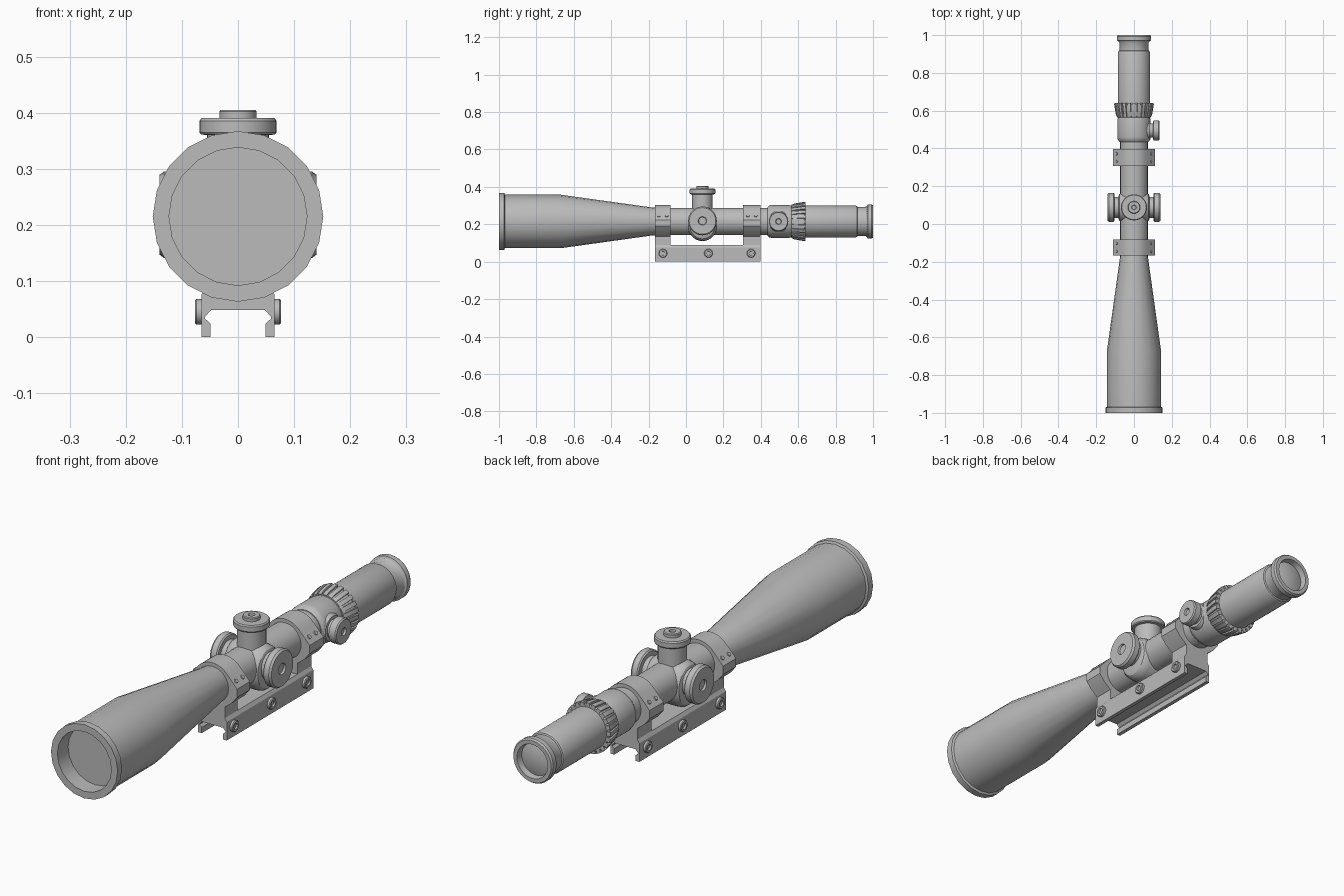
import bpy, bmesh, math
from mathutils import Matrix, Vector

if "Cube" in bpy.data.objects:
    bpy.data.objects.remove(bpy.data.objects["Cube"])

AXIS_Z = 0.215
metal = bpy.data.materials.new("grey metal")
metal.diffuse_color = (0.5, 0.5, 0.5, 1)
metal.use_nodes = True
metal.node_tree.nodes["Principled BSDF"].inputs["Base Color"].default_value = metal.diffuse_color

# Directions a turned part may point along
ROT = {"y": Matrix.Rotation(-math.pi / 2, 4, 'X'), "z": Matrix.Identity(4),
       "x": Matrix.Rotation(math.pi / 2, 4, 'Y'), "-x": Matrix.Rotation(-math.pi / 2, 4, 'Y')}


def finish(name, bm, angle=32):
    bmesh.ops.recalc_face_normals(bm, faces=bm.faces)
    me = bpy.data.meshes.new(name)
    bm.to_mesh(me)
    bm.free()
    me.materials.append(metal)
    ob = bpy.data.objects.new(name, me)
    bpy.context.collection.objects.link(ob)
    bpy.ops.object.select_all(action='DESELECT')
    ob.select_set(True)
    bpy.context.view_layer.objects.active = ob
    bpy.ops.object.shade_smooth_by_angle(angle=math.radians(angle))
    return ob


def lathe(name, profile, axis="y", at=(0, 0, AXIS_Z), seg=32, scale=(1, 1, 1)):
    """Turn (radius, height) points around an axis; radius 0 closes an end."""
    bm = bmesh.new()
    m = Matrix.Translation(at) @ Matrix.Diagonal((*scale, 1)) @ ROT[axis]
    rings = []
    for r, h in profile:
        n = 1 if r == 0 else seg
        rings.append([bm.verts.new(m @ Vector((r * math.cos(math.tau * i / seg),
                                               r * math.sin(math.tau * i / seg), h)))
                      for i in range(n)])
    for a, b in zip(rings, rings[1:]):
        for i in range(seg):
            j = (i + 1) % seg
            if len(a) == 1:
                bm.faces.new((a[0], b[i], b[j]))
            elif len(b) == 1:
                bm.faces.new((a[i], a[j], b[0]))
            else:
                bm.faces.new((a[i], a[j], b[j], b[i]))
    return finish(name, bm)


def extrude_y(name, pts, y0, y1):
    """Extrude a closed (x, z) outline along y."""
    bm = bmesh.new()
    face = bm.faces.new([bm.verts.new((x, y0, z)) for x, z in pts])
    out = bmesh.ops.extrude_face_region(bm, geom=[face])
    moved = [v for v in out["geom"] if isinstance(v, bmesh.types.BMVert)]
    bmesh.ops.translate(bm, verts=moved, vec=(0, y1 - y0, 0))
    return finish(name, bm)


def mirrored(half):
    return half + [(-x, z) for x, z in reversed(half) if x > 0]


# Front bell with recessed lens, tapering into the main tube
lathe("front_bell", [(0, -0.93), (0.123, -0.93), (0.123, -1), (0.152, -1), (0.152, -0.972),
                     (0.143, -0.968), (0.143, -0.67), (0.076, -0.19), (0.073, -0.16), (0, -0.16)], seg=20)
lathe("main_tube", [(0, -0.17), (0.073, -0.17), (0.073, 0.46), (0, 0.46)])

# Eyepiece with neck, end rim and slightly domed lens
lathe("eyepiece", [(0, 0.62), (0.086, 0.62), (0.086, 0.905), (0.082, 0.915), (0.077, 0.918),
                   (0.077, 0.958), (0.083, 0.968), (0.091, 0.972), (0.091, 0.993), (0.086, 1),
                   (0.070, 1), (0.066, 0.975), (0.04, 0.983), (0, 0.987)])

# Rear housing and its side knob
lathe("rear_housing", [(0, 0.435), (0.076, 0.435), (0.086, 0.447), (0.088, 0.46),
                       (0.088, 0.55), (0.084, 0.565), (0, 0.565)])
lathe("rear_knob_boss", [(0.056, 0), (0.056, 0.076), (0.05, 0.086), (0, 0.086)], "x", (0, 0.495, AXIS_Z))
lathe("rear_knob", [(0, 0.08), (0.038, 0.08), (0.038, 0.1), (0.052, 0.103), (0.052, 0.131),
                    (0.048, 0.136), (0.016, 0.136), (0.013, 0.128), (0, 0.128)], "x", (0, 0.495, AXIS_Z))

# Flared zoom ring with raised grip ribs
lathe("zoom_ring", [(0, 0.562), (0.084, 0.562), (0.09, 0.575), (0.098, 0.632), (0.092, 0.64), (0, 0.64)])
bm = bmesh.new()
RIBS = 24
for i in range(RIBS):
    turn = Matrix.Translation((0, 0, AXIS_Z)) @ Matrix.Rotation(math.tau * i / RIBS, 4, 'Y')
    low, high = [], []
    for y, r in ((0.564, 0.089), (0.58, 0.096), (0.632, 0.105), (0.64, 0.104)):
        for side, ring in ((-1, low), (1, high)):
            ring.append([bm.verts.new(turn @ Vector((side * 0.0085, y, q))) for q in (0.08, r)])
    for k in range(3):
        a, b, c, d = low[k], low[k + 1], high[k], high[k + 1]
        bm.faces.new((a[0], a[1], b[1], b[0]))
        bm.faces.new((c[0], d[0], d[1], c[1]))
        bm.faces.new((a[1], c[1], d[1], b[1]))
    bm.faces.new((low[0][0], high[0][0], high[0][1], low[0][1]))
    bm.faces.new((low[3][0], low[3][1], high[3][1], high[3][0]))
finish("zoom_ring_ribs", bm)

# Central turret housing: rounded drum lying across the tube
TY = 0.088
lathe("turret_housing", [(0, -0.083), (0.058, -0.083), (0.07, -0.078), (0.078, -0.066), (0.081, -0.045),
                         (0.081, 0.045), (0.078, 0.066), (0.07, 0.078), (0.058, 0.083), (0, 0.083)],
      "x", (0, TY, 0.203), scale=(1, 1, 1.15))

# Two side knobs with a dimpled centre
for axis, side in (("x", "right"), ("-x", "left")):
    lathe(side + "_knob", [(0, 0.07), (0.055, 0.07), (0.055, 0.103), (0.072, 0.104), (0.077, 0.109),
                           (0.077, 0.132), (0.071, 0.14), (0.023, 0.14), (0.02, 0.132), (0, 0.132)],
          axis, (0, TY, 0.218))

# Top turret: neck, wide cap, small button
lathe("top_turret", [(0, 0.25), (0.055, 0.25), (0.055, 0.36), (0.066, 0.361), (0.069, 0.365),
                     (0.069, 0.385), (0.065, 0.39), (0.033, 0.39), (0.033, 0.402), (0.03, 0.405),
                     (0.013, 0.405), (0.011, 0.398), (0, 0.398)], "z", (0, TY, 0))

# Clamp rings: arched cap, sloped screw flanges, post down to the base
flange = [(0.056, 0.085), (0.056, 0.135), (0.088, 0.16), (0.112, 0.19), (0.112, 0.224), (0.074, 0.265)]
arch = [(0.088 * math.sin(math.radians(a)), AXIS_Z + 0.088 * math.cos(math.radians(a)))
        for a in range(50, -1, -10)]
slope = Vector((0.041, 0, 0.038)).normalized()
for name, y0, y1 in (("front", -0.166, -0.082), ("rear", 0.306, 0.397)):
    extrude_y(name + "_clamp", mirrored(flange + arch), y0, y1)
    for s in (-1, 1):
        for k in (-0.021, 0.021):
            bm = bmesh.new()
            n = Vector((s * slope.x, 0, slope.z))
            m = Matrix.Translation(Vector((s * 0.093, (y0 + y1) / 2 + k, 0.2445)) + n * 0.001) \
                @ n.to_track_quat('Z', 'Y').to_matrix().to_4x4()
            bmesh.ops.create_cone(bm, cap_ends=True, segments=12, radius1=0.0095, radius2=0.008,
                                  depth=0.006, matrix=m)
            finish(name + "_clamp_screw", bm)

# Mounting base: channel with hooked legs
base = [(0, 0.048), (0.048, 0.048), (0.059, 0.036), (0.059, 0.033), (0.049, 0.024), (0.049, 0),
        (0.065, 0), (0.065, 0.076), (0.056, 0.09), (0, 0.09)]
extrude_y("mount_base", mirrored(base), -0.166, 0.397)

# Cross bolts through the base, both sides
for y in (-0.123, 0.12, 0.348):
    for axis, side in (("x", "right"), ("-x", "left")):
        lathe(side + "_base_bolt", [(0.023, 0.06), (0.023, 0.074), (0.02, 0.077), (0.012, 0.077),
                                    (0.011, 0.07), (0, 0.07)], axis, (0, y, 0.045), seg=16)
